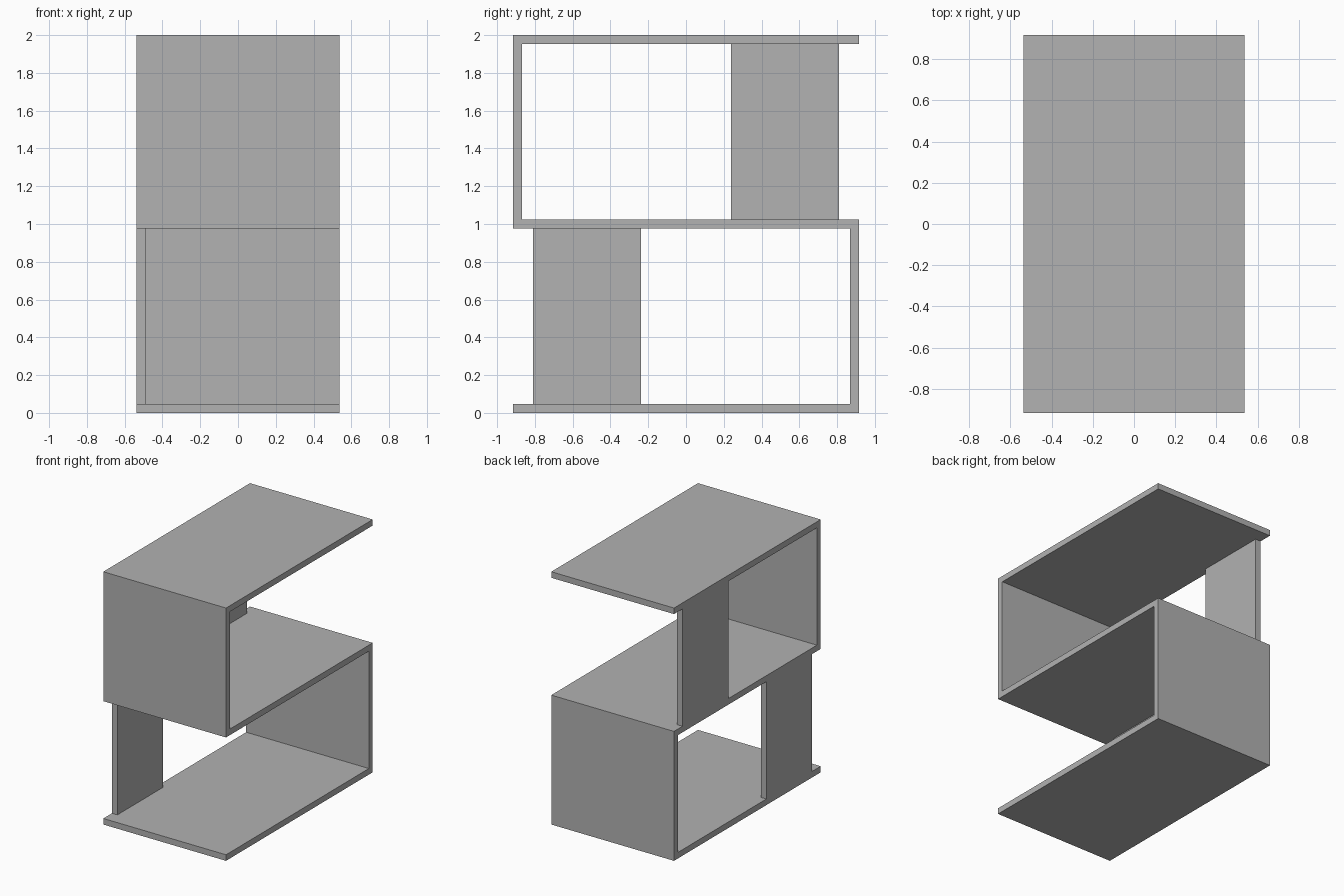
import bpy
import bmesh

cube = bpy.data.objects.get("Cube")
if cube:
    bpy.data.objects.remove(cube, do_unlink=True)

HALF_W, HALF_D, HEIGHT, T = 0.537, 0.917, 2.0, 0.048
MID = HEIGHT / 2

grey = bpy.data.materials.new("plain grey")
grey.use_nodes = True
colour = (0.445, 0.445, 0.445, 1)
grey.diffuse_color = colour
grey.node_tree.nodes["Principled BSDF"].inputs["Base Color"].default_value = colour


def extrude_profile(name, profile, x0, x1):
    """Closed (y, z) outline extruded along x."""
    bm = bmesh.new()
    face = bm.faces.new([bm.verts.new((x0, y, z)) for y, z in profile])
    out = bmesh.ops.extrude_face_region(bm, geom=[face])
    verts = [v for v in out["geom"] if isinstance(v, bmesh.types.BMVert)]
    bmesh.ops.translate(bm, verts=verts, vec=(x1 - x0, 0, 0))
    bmesh.ops.recalc_face_normals(bm, faces=bm.faces)
    mesh = bpy.data.meshes.new(name)
    bm.to_mesh(mesh)
    bm.free()
    mesh.materials.append(grey)
    obj = bpy.data.objects.new(name, mesh)
    bpy.context.collection.objects.link(obj)
    return obj


# S-shaped shelf body: half the outline, then the same half turned about the centre
d, i = HALF_D, HALF_D - T
lo, hi = MID - T / 2, MID + T / 2
half = [(-d, 0), (d, 0), (d, hi), (-i, hi), (-i, HEIGHT - T), (d, HEIGHT - T)]
outline = half + [(-y, HEIGHT - z) for y, z in half]
extrude_profile("shelf_body", outline, -HALF_W, HALF_W)

# Side support panels, both flush with the same side
NEAR, FAR = 0.238, 0.81
for name, side, z0, z1 in (("lower_support", -1, T, lo),
                           ("upper_support", 1, hi, HEIGHT - T)):
    a, b = side * NEAR, side * FAR
    extrude_profile(name, [(a, z0), (b, z0), (b, z1), (a, z1)],
                    -HALF_W, -HALF_W + T)
